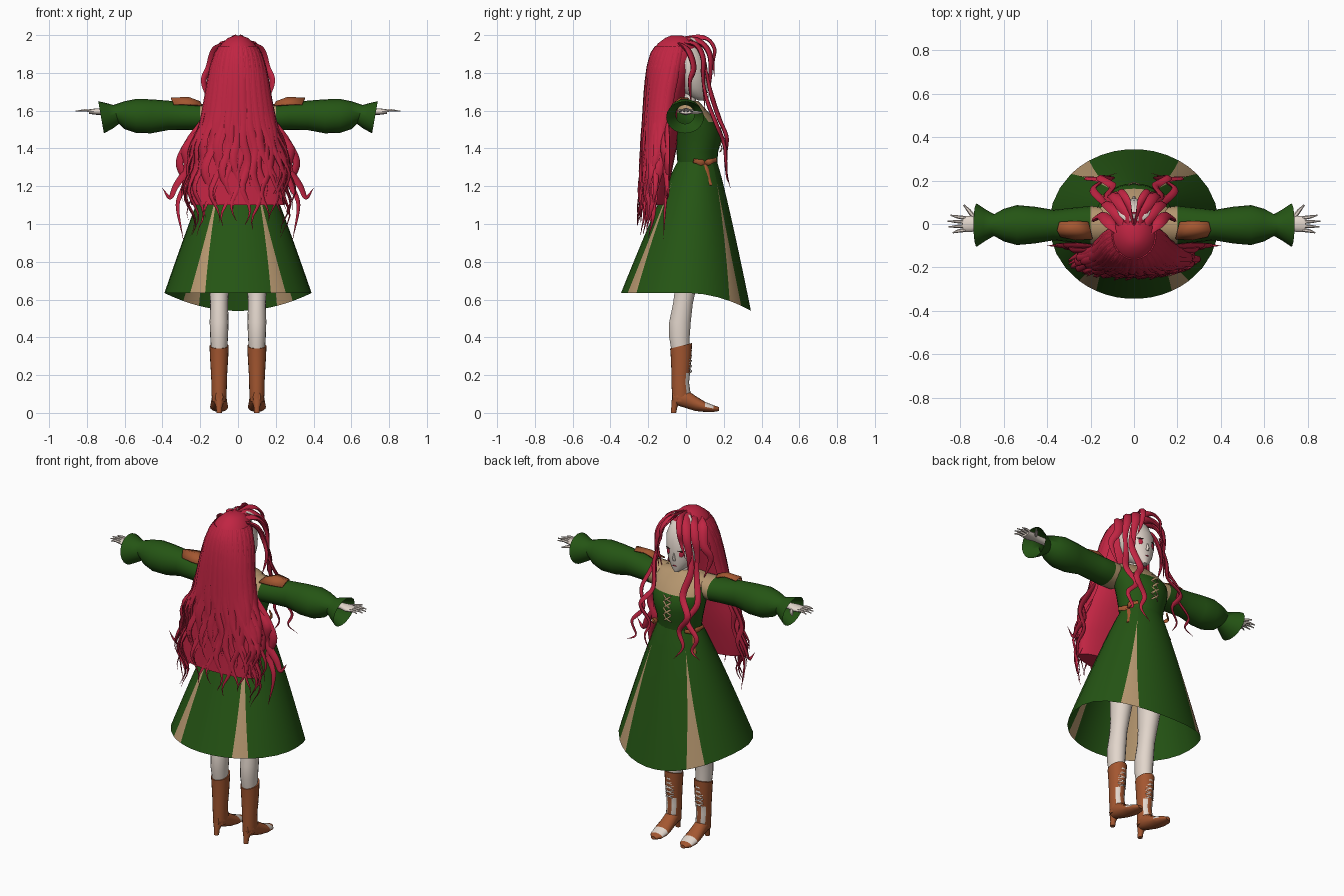
import bpy, bmesh, math, random
from mathutils import Vector, Matrix

random.seed(4)
if "Cube" in bpy.data.objects:
    bpy.data.objects.remove(bpy.data.objects["Cube"])


def material(name, *rgb):
    mat = bpy.data.materials.new(name)
    mat.use_nodes = True
    colour = (*rgb, 1)
    mat.diffuse_color = colour
    mat.node_tree.nodes["Principled BSDF"].inputs["Base Color"].default_value = colour
    return mat


hair = material("crimson hair", .53, .018, .055)
green = material("dress green", .018, .09, .007)
beige = material("linen beige", .47, .31, .16)
brown = material("boot leather", .37, .095, .03)
skin = material("pale skin", .76, .67, .6)
dark = material("dark lashes", .06, .02, .02)


def finish(name, bm, mats, rule=None, thickness=0):
    """Turn a bmesh into a smooth object; rule picks a material slot from a face centre."""
    bmesh.ops.recalc_face_normals(bm, faces=bm.faces)
    if rule:
        for face in bm.faces:
            face.material_index = rule(face.calc_center_median())
    mesh = bpy.data.meshes.new(name)
    bm.to_mesh(mesh)
    bm.free()
    obj = bpy.data.objects.new(name, mesh)
    bpy.context.collection.objects.link(obj)
    for mat in mats:
        mesh.materials.append(mat)
    bpy.ops.object.select_all(action="DESELECT")
    obj.select_set(True)
    bpy.context.view_layer.objects.active = obj
    bpy.ops.object.shade_smooth_by_angle(angle=math.radians(50))
    if thickness:
        obj.modifiers.new("thickness", "SOLIDIFY").thickness = thickness
    return obj


def loft(bm, rings, sides=16, caps=True):
    """Bridge elliptical rings, each given as centre and two half axes."""
    loops = []
    for centre, a, b in rings:
        angles = [math.tau * i / sides for i in range(sides)]
        loops.append([bm.verts.new(centre + a * math.cos(t) + b * math.sin(t)) for t in angles])
    for low, high in zip(loops, loops[1:]):
        for i in range(sides):
            j = (i + 1) % sides
            bm.faces.new((low[i], low[j], high[j], high[i]))
    if caps:
        bm.faces.new(loops[0])
        bm.faces.new(loops[-1])


def upright(rows, x=0):
    """Rings stacked along z from rows of height, half width, half depth, y centre."""
    return [(Vector((x, y, z)), Vector((w, 0, 0)), Vector((0, d, 0))) for z, w, d, y in rows]


def spline(points, steps=6):
    """Smooth path through a few points."""
    pts = [Vector(p) for p in points]
    pts = [2 * pts[0] - pts[1]] + pts + [2 * pts[-1] - pts[-2]]
    path = []
    for p, q, r, s in zip(pts, pts[1:], pts[2:], pts[3:]):
        for i in range(steps):
            t = i / steps
            path.append(q + (r - p) * t / 2 + (2 * p - 5 * q + 4 * r - s) * t * t / 2
                        + (3 * q - p - 3 * r + s) * t ** 3 / 2)
    return path + [pts[-2]]


def strand(bm, path, width, flat=.5, outward=(0, 1, .3), sides=6, tip=.04):
    """Tapered, flattened tube along a path."""
    last = len(path) - 1
    rings = []
    for i, p in enumerate(path):
        along = (path[min(i + 1, last)] - path[max(i - 1, 0)]).normalized()
        side = along.cross(Vector(outward)).normalized()
        t = i / last
        r = width * min(1, .4 + 3 * t) * max(tip, 1 - t ** 3)
        rings.append((p, side * r, side.cross(along) * r * flat))
    loft(bm, rings, sides)


# Skirt with wedge panels that widen toward the hem
def skirt_columns(t):
    grow = max(0, (t - .15) / .85)
    edges = []
    for centre, half in ((50, 8), (130, 8), (236.5, 7), (303.5, 7)):
        edges += [centre - half * grow, centre + half * grow]
    edges.append(edges[0] + 360)
    columns = []
    for k, (lo, hi) in enumerate(zip(edges, edges[1:])):
        count = 7 if k % 2 else 2
        columns += [(math.radians(lo + (hi - lo) * i / count), 1 - k % 2) for i in range(count)]
    return columns


bm = bmesh.new()
rows = 14
previous = None
for r in range(rows + 1):
    t = r / rows
    swell = t ** .92
    columns = skirt_columns(t)
    row = []
    for angle, _ in columns:
        s = math.sin(angle)
        hem = .635 - (.095 * s * s if s > 0 else 0)
        row.append(bm.verts.new(((.13 + .26 * swell) * math.cos(angle),
                                 .06 * (1 - t) + (.105 + .24 * swell) * s,
                                 1.33 + (hem - 1.33) * t)))
    if previous:
        for i in range(len(row)):
            j = (i + 1) % len(row)
            face = bm.faces.new((previous[i], previous[j], row[j], row[i]))
            face.material_index = columns[i][1] if t > .2 else 0
    previous = row
finish("skirt", bm, [green, beige])

# Bodice with a pale square neckline
bm = bmesh.new()
loft(bm, upright([(1.32, .13, .105, .06), (1.38, .138, .11, .06), (1.45, .155, .122, .066),
                  (1.5, .165, .122, .06), (1.54, .175, .115, .048), (1.59, .18, .095, .025),
                  (1.63, .15, .075, .01), (1.65, .06, .05, .015)]), 28)
finish("bodice", bm, [green, beige],
       lambda c: int(c.z > 1.6 or (c.z > 1.54 and c.y > .05 and abs(c.x) < .13)))
bm = bmesh.new()
for i in range(4):
    z = 1.38 + .04 * i
    for s in (1, -1):
        strand(bm, spline([(-.025 * s, .178, z), (0, .19, z + .02), (.025 * s, .183, z + .04)]),
               .006, tip=.8)
finish("bodice_lacing", bm, [beige])

# Neck and head
bm = bmesh.new()
loft(bm, upright([(1.6, .05, .05, .015), (1.65, .036, .038, .015), (1.72, .036, .038, .01)]))
finish("neck", bm, [skin])
bm = bmesh.new()
loft(bm, upright([(1.655, .015, .02, .085), (1.675, .045, .05, .06), (1.72, .08, .085, .03),
                  (1.78, .1, .1, .018), (1.85, .11, .11, 0), (1.92, .09, .1, -.02),
                  (1.965, .04, .05, -.03)]), 24)
loft(bm, upright([(1.73, .009, .008, .115), (1.745, .008, .013, .117), (1.775, .003, .004, .115)]), 8)
finish("head", bm, [skin])


def face_plate(name, x, y, z, w, h, turn, mat):
    bm = bmesh.new()
    place = Matrix.Translation((x, y, z)) @ Matrix.Rotation(turn, 4, "Z") @ Matrix.Diagonal((w, .003, h, 1))
    bmesh.ops.create_uvsphere(bm, u_segments=16, v_segments=8, radius=1, matrix=place)
    finish(name, bm, [mat])


face_plate("mouth", 0, .114, 1.697, .014, .003, 0, hair)

for s, side in ((1, "left"), (-1, "right")):
    face_plate(side + "_iris", .044 * s, .11, 1.775, .013, .018, -.4 * s, hair)
    face_plate(side + "_lash", .046 * s, .11, 1.794, .022, .004, -.4 * s, dark)

    # Sleeve with a puffed forearm and flared cuff
    bm = bmesh.new()
    sleeve = [(.13, 1.565, .08, .07), (.2, 1.565, .088, .07), (.28, 1.57, .08, .072),
              (.37, 1.575, .07, .078), (.46, 1.57, .085, .09), (.54, 1.572, .092, .09),
              (.6, 1.576, .075, .074), (.645, 1.58, .05, .05), (.68, 1.572, .07, .068),
              (.725, 1.565, .1, .085)]
    loft(bm, [(Vector((x * s, -.005, z)), Vector((0, d, 0)), Vector((.015 * s * (x > .6), 0, h)))
              for x, z, d, h in sleeve], 20, False)
    finish(side + "_sleeve", bm, [green, beige], lambda c: int(abs(c.x) < .2))

    # Shoulder flap
    bm = bmesh.new()
    grid = [[bm.verts.new((x * s, y, z)) for x, y, z in line] for line in (
        [(.19, -.07, 1.63), (.27, -.075, 1.635), (.34, -.06, 1.635)],
        [(.2, -.03, 1.65), (.26, -.03, 1.672), (.355, -.03, 1.67)],
        [(.21, .01, 1.645), (.27, .015, 1.668), (.345, .01, 1.66)])]
    for a, b in zip(grid, grid[1:]):
        for i in range(2):
            bm.faces.new((a[i], a[i + 1], b[i + 1], b[i]))
    finish(side + "_shoulder_flap", bm, [brown], thickness=.008)

    # Hand with spread fingers
    bm = bmesh.new()
    palm = [(.64, .022, .02), (.71, .024, .018), (.75, .038, .017), (.79, .036, .012)]
    loft(bm, [(Vector((x * s, 0, 1.595)), Vector((0, d, 0)), Vector((0, 0, h))) for x, d, h in palm], 12)
    for i, reach in enumerate((.835, .855, .86, .845)):
        y = .018 * (i - 1.5)
        strand(bm, spline([(.77 * s, y, 1.597), (.81 * s, y * 1.2, 1.602), (reach * s, y * 1.5, 1.597)], 4),
               .009, .9, (0, 0, 1), tip=.4)
    strand(bm, spline([(.73 * s, .02, 1.59), (.76 * s, .06, 1.59), (.785 * s, .088, 1.59)], 4),
           .011, .9, (0, 0, 1), tip=.4)
    finish(side + "_hand", bm, [skin])

    # Leg
    bm = bmesh.new()
    loft(bm, upright([(.32, .042, .048, -.028), (.4, .047, .055, -.035), (.48, .05, .058, -.032),
                      (.58, .047, .053, -.016), (.66, .052, .057, -.002), (.8, .065, .075, .015),
                      (1.0, .08, .09, .035)], .1 * s), 18)
    finish(side + "_leg", bm, [skin])

    # Heeled boot with pale front insets
    bm = bmesh.new()
    shaft = [(.06, .037, .043, -.03), (.1, .04, .05, -.025), (.16, .041, .046, -.03),
             (.21, .043, .049, -.028), (.29, .048, .054, -.026), (.355, .051, .058, -.026)]
    rings = upright(shaft, .1 * s)
    rings[-1][2].z = .015
    loft(bm, rings, 20)
    foot = [(-.072, .085, .02, .03), (-.045, .085, .038, .045), (0, .075, .04, .05),
            (.05, .05, .044, .04), (.1, .032, .048, .027), (.145, .023, .04, .018), (.175, .02, .015, .01)]
    loft(bm, [(Vector((.1 * s, y, z)), Vector((w, 0, 0)), Vector((0, 0, h))) for y, z, w, h in foot], 16)
    loft(bm, upright([(0, .014, .014, -.066), (.03, .016, .016, -.062), (.075, .03, .025, -.05)], .1 * s), 12)

    def inset(c):
        strip = .08 < c.z < .21 and 0 < c.y < .02 and abs(abs(c.x) - .1) > .01
        toes = .1 < c.y < .15 and c.z > .025
        return int(strip or toes)
    finish(side + "_boot", bm, [brown, skin], inset)
    bm = bmesh.new()
    for i in range(5):
        z = .21 + .027 * i
        for d in (1, -1):
            strand(bm, spline([(.1 * s + .028 * d, .016, z), (.1 * s, .03, z + .012),
                               (.1 * s - .028 * d, .016, z + .02)], 4), .004, tip=.8)
    finish(side + "_boot_laces", bm, [skin])

    # Waist bow with hanging tails
    bm = bmesh.new()
    for dy, dz, w in ((-.06, .015, .017), (.06, .02, .017), (-.025, -.1, .014), (.03, -.115, .014)):
        strand(bm, spline([(.125 * s, .1, 1.32), (.138 * s, .1 + dy / 2, 1.32 + dz * .55),
                           ((.13 - dy * .35 - dz * .3) * s, .1 + dy, 1.32 + dz)], 4),
               w, .4, (s, .3, 0), tip=.7)
    finish(side + "_waist_bow", bm, [brown])

# Hair outline: height, half width, back y, front y
outline = [(1.997, .02, -.08, -.02), (1.985, .055, -.11, .02), (1.955, .09, -.15, .055),
           (1.9, .122, -.185, .06), (1.83, .142, -.2, .04), (1.7, .162, -.212, .0),
           (1.55, .19, -.222, -.03), (1.4, .235, -.232, -.05), (1.25, .265, -.24, -.08),
           (1.1, .255, -.25, -.11), (.88, .24, -.262, -.15)]


def outline_at(z):
    for high, low in zip(outline, outline[1:]):
        if z >= low[0]:
            t = (high[0] - z) / (high[0] - low[0])
            return [a + (b - a) * t for a, b in zip(high, low)]
    return outline[-1]


bm = bmesh.new()
loft(bm, [(Vector((0, (b + f) / 2, z)), Vector((w * .97, 0, 0)), Vector((0, (f - b) / 2, 0)))
          for z, w, b, f in outline[:-1]], 32)
finish("hair_mass", bm, [hair])

# Long wavy back strands in two layers
bm = bmesh.new()
for layer in range(2):
    for k in range(17):
        phi = math.radians(-100 + 12.5 * (k + layer * .5 - .25))
        end = random.uniform(.92, 1.03) + layer * random.uniform(.08, .2)
        phase = random.uniform(0, 6)
        path = []
        for i in range(27):
            z = 1.94 + (end - 1.94) * i / 26
            _, w, b, f = outline_at(z)
            loose = min(1, max(0, (1.62 - z) / .45))
            spread = 1 + (.01 + .08 * layer) * loose
            wave = math.sin(z * 24 + phase) * .022 * loose
            path.append(Vector((w * spread * math.sin(phi) + wave,
                                (b + f) / 2 - (f - b) / 2 * math.cos(phi) + wave * .3, z)))
        strand(bm, path, .03 - .004 * layer, .45, (math.sin(phi), -math.cos(phi), .1))
finish("back_hair_strands", bm, [hair])

# Fringe, chest locks and curled side tips
bm = bmesh.new()
for s in (1, -1):
    locks = [
        (.028, [(.02, -.04, 1.98), (.05, .07, 1.965), (.09, .125, 1.9), (.11, .13, 1.8), (.1, .12, 1.67)]),
        (.026, [(.04, -.04, 1.97), (.085, .05, 1.95), (.125, .09, 1.88), (.14, .09, 1.78), (.13, .1, 1.6)]),
        (.028, [(.06, -.05, 1.96), (.12, .01, 1.92), (.15, .04, 1.83), (.182, .02, 1.75), (.14, .03, 1.62)]),
        (.018, [(.0, -.02, 1.985), (.03, .1, 1.985), (.06, .15, 1.93), (.07, .145, 1.86), (.1, .15, 1.78)]),
        (.02, [(.1, .1, 1.85), (.125, .13, 1.7), (.1, .175, 1.56), (.16, .215, 1.46), (.1, .21, 1.36),
               (.13, .215, 1.27), (.08, .235, 1.19)]),
        (.018, [(.13, .08, 1.82), (.15, .11, 1.66), (.19, .16, 1.53), (.15, .2, 1.43), (.22, .21, 1.34),
                (.19, .215, 1.26), (.25, .22, 1.22)]),
        (.024, [(.2, -.12, 1.5), (.28, -.12, 1.4), (.27, -.11, 1.3), (.33, -.1, 1.2), (.36, -.1, 1.14),
                (.4, -.1, 1.19)]),
        (.024, [(.19, -.1, 1.55), (.25, -.1, 1.45), (.31, -.1, 1.33), (.28, -.1, 1.22), (.32, -.11, 1.1),
                (.29, -.12, .92)])]
    for width, pts in locks:
        strand(bm, spline([(x * s, y, z) for x, y, z in pts]), width, .5,
               (.6 * s, -1 if pts[-1][1] < 0 else 1, .2))
finish("fringe_and_locks", bm, [hair])

# Pale hair band on the crown
bm = bmesh.new()
for s in (1, -1):
    strand(bm, spline([(0, .035, 1.983), (.04 * s, .04, 1.978), (.08 * s, .065, 1.955)]), .024, .35, (0, .2, 1))
finish("hair_band", bm, [skin])
